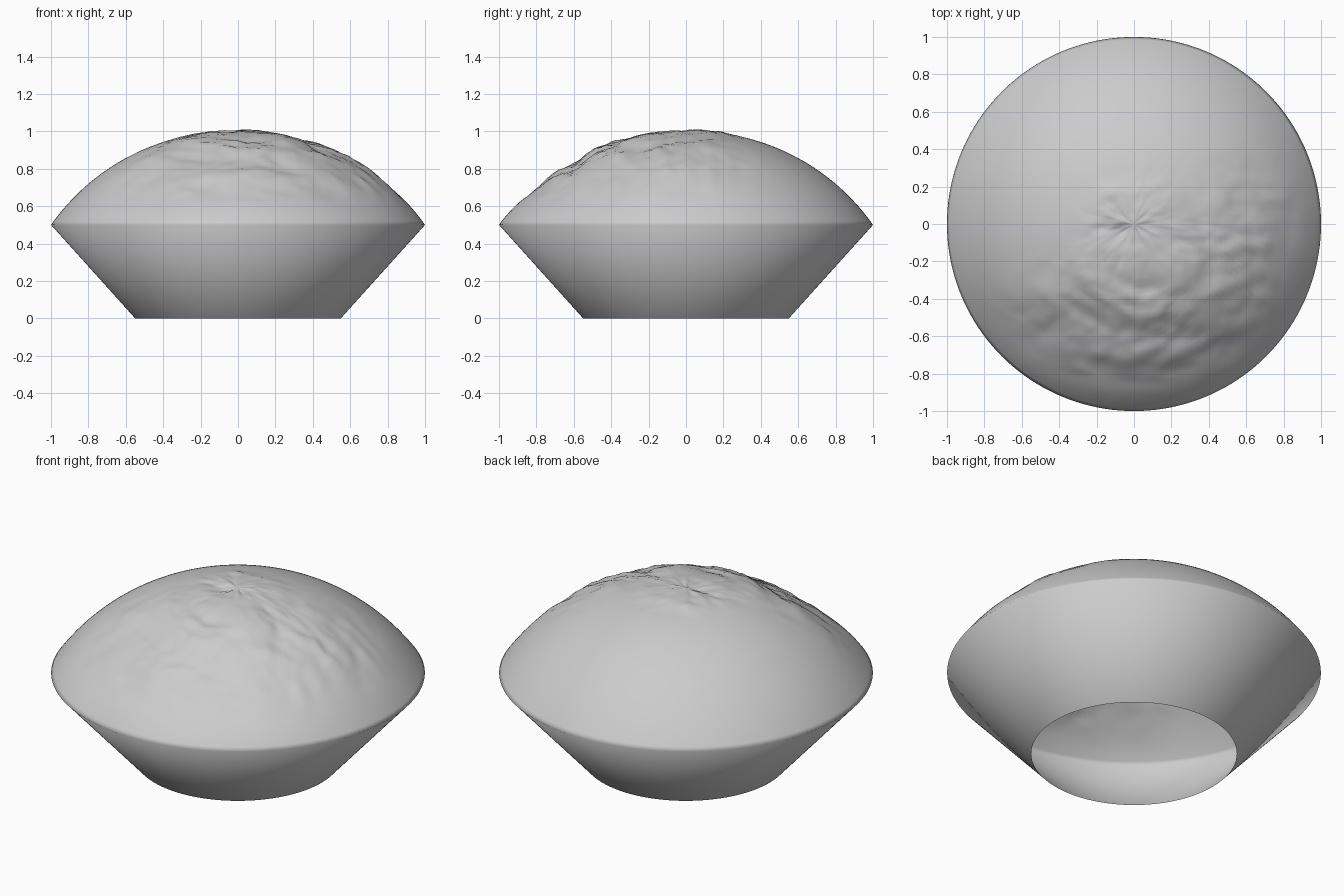
import bpy, bmesh, math
from mathutils import Vector, noise

cube = bpy.data.objects.get("Cube")
if cube:
    bpy.data.objects.remove(cube)

SEGMENTS = 160
RINGS = 48
RIM_Z = 0.5
CAP_R = 1.25   # sphere radius of the domed top


def smooth(a, b, v):
    t = min(max((v - a) / (b - a), 0), 1)
    return t * t * (3 - 2 * t)


def rough(x, y):
    """Height offset of the weathered crust, strongest at the front left."""
    r = math.hypot(x, y)
    side = smooth(-0.25, 0.4, 0.45 * x - 0.85 * y)
    mask = max(side, 0.8 * (1 - smooth(0.1, 0.4, r))) * (1 - smooth(0.7, 0.97, r))
    p = Vector((x * 4.5, y * 6.5, 0.3))
    warp = noise.noise_vector(p * 0.6) * 0.6
    n = noise.fractal(p + warp, 0.9, 2.0, 4)
    star = noise.noise(Vector((x / (r + 0.01) * 3, y / (r + 0.01) * 3, r * 4)))
    star *= smooth(0, 0.06, r) * (1 - smooth(0.08, 0.25, r))
    sag = 0.03 * smooth(0.3, 0.7, -y) * (1 - smooth(0.75, 1, r))
    return mask * (0.02 * n + 0.012 * star) - sag


# Bowl and domed top as one open-bottomed shell
bm = bmesh.new()


def ring(radius, height):
    verts = []
    for i in range(SEGMENTS):
        a = math.tau * i / SEGMENTS
        x, y = radius * math.cos(a), radius * math.sin(a)
        verts.append(bm.verts.new((x, y, height(x, y))))
    return verts


def dome(x, y):
    r2 = min(x * x + y * y, 1)
    bulge = 0.03 * r2 * (1 - r2)
    return 1.005 - CAP_R + math.sqrt(CAP_R ** 2 - r2) + bulge + rough(x, y) - 0.005 * r2


loops = [ring(0.55, lambda x, y: 0), ring(1, lambda x, y: RIM_Z)]
top_angle = math.asin(1 / CAP_R)
for k in range(RINGS - 1, 0, -1):
    loops.append(ring(CAP_R * math.sin(top_angle * k / RINGS), dome))

for low, high in zip(loops, loops[1:]):
    for i in range(SEGMENTS):
        j = (i + 1) % SEGMENTS
        bm.faces.new((low[i], low[j], high[j], high[i]))
peak = bm.verts.new((0, 0, 1.005))
for i in range(SEGMENTS):
    bm.faces.new((loops[-1][i], loops[-1][(i + 1) % SEGMENTS], peak))
for face in bm.faces:
    face.smooth = True

mesh = bpy.data.meshes.new("domed_bowl")
bm.to_mesh(mesh)
bm.free()
shell = bpy.data.objects.new("domed_bowl", mesh)
bpy.context.collection.objects.link(shell)

# Plain grey
grey = bpy.data.materials.new("light grey")
grey.use_nodes = True
colour = (0.6, 0.6, 0.6, 1)
grey.diffuse_color = colour
grey.node_tree.nodes["Principled BSDF"].inputs["Base Color"].default_value = colour
mesh.materials.append(grey)
